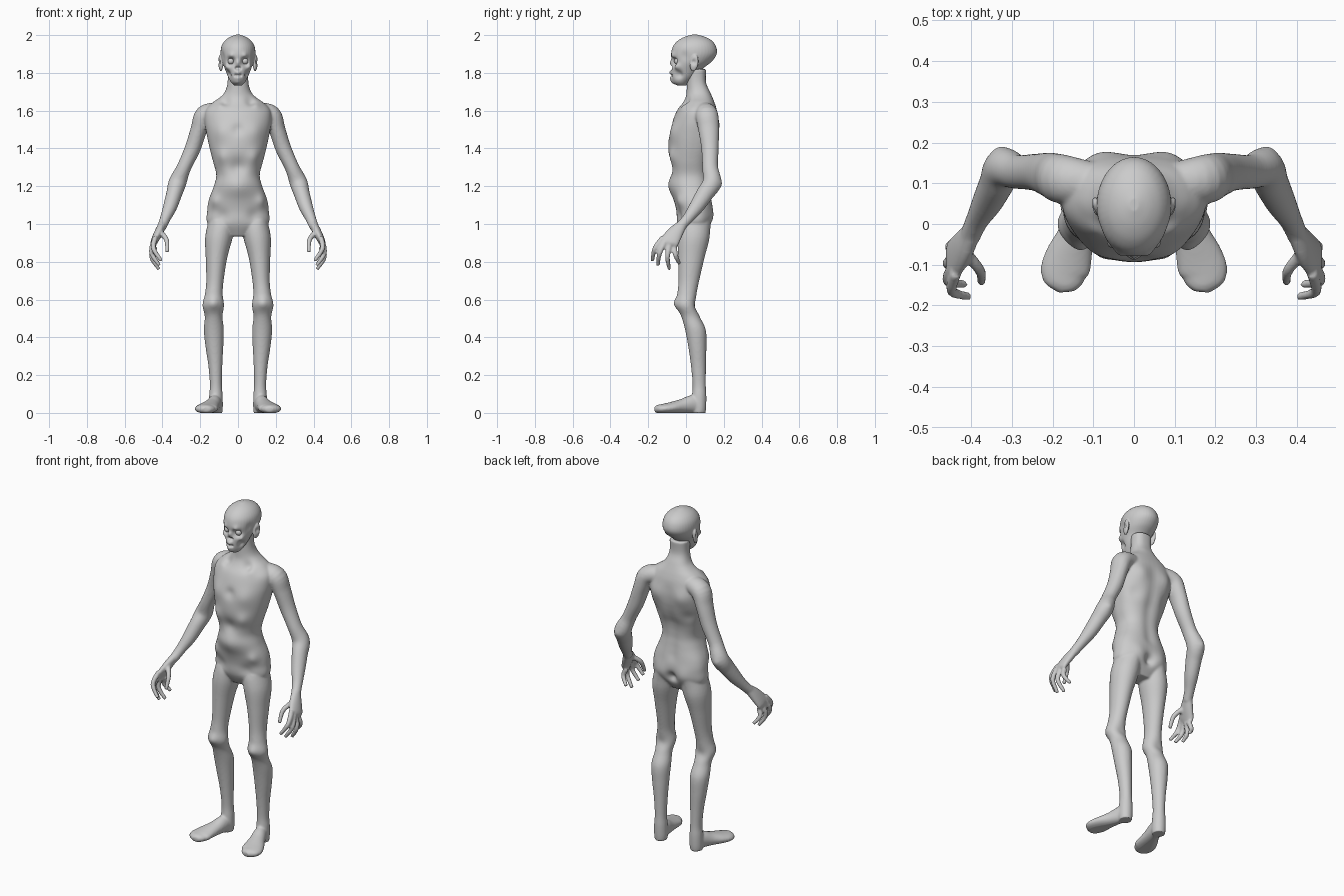
import bpy, bmesh, math
from mathutils import Vector, Matrix

Y, Z = Vector((0, 1, 0)), Vector((0, 0, 1))


def spline(pts, steps=5):
    """Catmull-Rom through rows of x, y, z, radius a, radius b."""
    out = []
    for i in range(len(pts) - 1):
        a, b, c, d = (pts[max(0, min(len(pts) - 1, i + k))] for k in (-1, 0, 1, 2))
        for s in range(steps):
            t = s / steps
            out.append([0.5 * (2 * q + (r - p) * t + (2 * p - 5 * q + 4 * r - w) * t * t
                               + (3 * q - p - 3 * r + w) * t ** 3)
                        for p, q, r, w in zip(a, b, c, d)])
    return out + [list(pts[-1])]


def tube(bm, pts, ref=Y, flat=False, square_back=1.0, sides=(1,), n=28):
    """Closed loft along a path; flat keeps the rings horizontal."""
    rows = spline(pts)
    for side in sides:
        rings = []
        for i, (x, y, z, ra, rb) in enumerate(rows):
            t = Vector(rows[min(i + 1, len(rows) - 1)][:3]) - Vector(rows[max(i - 1, 0)][:3])
            t = Z.copy() if flat else t.normalized()
            u = ref.cross(t).normalized()
            v = t.cross(u)
            ring = []
            for k in range(n):
                a = 2 * math.pi * k / n
                c, s = math.cos(a), math.sin(a)
                p = square_back if s > 0 else 1
                c = math.copysign(abs(c) ** p, c)
                s = math.copysign(abs(s) ** p, s)
                co = Vector((x, y, z)) + u * c * ra + v * s * rb
                ring.append(bm.verts.new((co.x * side, co.y, co.z)))
            rings.append(ring)
        for r0, r1 in zip(rings, rings[1:]):
            for k in range(n):
                bm.faces.new((r0[k], r0[(k + 1) % n], r1[(k + 1) % n], r1[k]))
        bm.faces.new(rings[0][::-1])
        bm.faces.new(rings[-1])


def fuse(name, bm, voxel, smooth):
    """Merge overlapping parts into one smooth skin."""
    bmesh.ops.recalc_face_normals(bm, faces=bm.faces)
    me = bpy.data.meshes.new(name)
    bm.to_mesh(me)
    bm.free()
    ob = bpy.data.objects.new(name, me)
    bpy.context.collection.objects.link(ob)
    m = ob.modifiers.new("fuse", 'REMESH')
    m.mode, m.voxel_size = 'VOXEL', voxel
    m = ob.modifiers.new("soften", 'SMOOTH')
    m.factor, m.iterations = 0.5, smooth
    new = bpy.data.meshes.new_from_object(ob.evaluated_get(bpy.context.evaluated_depsgraph_get()))
    ob.modifiers.clear()
    ob.data = new
    return ob


def sculpt(ob, strokes):
    """Push the skin: centre, radius, offset; mirrored when x > 0."""
    full = []
    for c, r, d in strokes:
        for s in ((1, -1) if c[0] else (1,)):
            full.append((Vector((c[0] * s, c[1], c[2])), r, Vector((d[0] * s, d[1], d[2]))))
    for v in ob.data.vertices:
        co = v.co.copy()
        for c, r, d in full:
            q = (co - c).length_squared / (r * r)
            if q < 6:
                v.co += d * math.exp(-q)
        v.co.z = max(v.co.z, 0)
    ob.data.shade_smooth()


BOTH = (1, -1)
bm = bmesh.new()

# Torso and neck
torso = [(.935, .04, .08, .05), (1.0, .042, .160, .086), (1.07, .044, .163, .095),
         (1.13, .036, .154, .10), (1.20, .020, .128, .106), (1.26, .018, .115, .102),
         (1.33, .020, .132, .108), (1.40, .030, .150, .124), (1.47, .040, .165, .129),
         (1.54, .050, .176, .122), (1.60, .058, .172, .106), (1.64, .067, .138, .085),
         (1.67, .069, .096, .071), (1.70, .065, .069, .062), (1.75, .055, .055, .051),
         (1.82, .055, .055, .052)]
tube(bm, [(0, y, z, a, b) for z, y, a, b in torso], flat=True, square_back=.8, n=48)

# Arms
tube(bm, [(.10, .10, 1.60, .045, .05), (.175, .11, 1.577, .052, .06),
          (.207, .12, 1.50, .044, .055), (.24, .127, 1.40, .042, .046),
          (.286, .128, 1.30, .038, .042), (.320, .137, 1.22, .047, .049),
          (.338, .10, 1.16, .042, .046), (.36, .055, 1.09, .037, .039),
          (.385, .01, 1.03, .028, .029), (.403, -.03, .985, .025, .027)], sides=BOTH)

# Palms
tube(bm, [(.398, -.018, 1.0, .022, .026), (.42, -.055, .955, .023, .042),
          (.442, -.085, .91, .019, .05), (.447, -.093, .893, .014, .046)], sides=BOTH)

# Fingers and thumb: base, knuckle, tip
for pts in (((.438, -.12, .93), (.447, -.165, .87), (.405, -.178, .805)),
            ((.446, -.108, .91), (.457, -.14, .845), (.415, -.148, .78)),
            ((.446, -.088, .89), (.457, -.098, .825), (.418, -.088, .76)),
            ((.438, -.062, .88), (.452, -.055, .835), (.42, -.035, .79)),
            ((.41, -.075, .955), (.378, -.115, .915), (.375, -.145, .85))):
    tube(bm, [p + (r, r) for p, r in zip(pts, (.015, .0135, .010))], sides=BOTH, n=14)

# Legs
tube(bm, [(.085, .045, 1.02, .07, .08), (.101, .04, .93, .073, .085),
          (.114, .028, .82, .057, .070), (.122, .015, .70, .046, .055),
          (.128, .005, .63, .047, .051), (.131, .0, .57, .057, .052),
          (.129, .024, .51, .047, .049), (.128, .05, .44, .053, .055),
          (.125, .06, .35, .047, .048), (.12, .066, .25, .037, .040),
          (.117, .07, .15, .032, .035), (.117, .07, .09, .036, .038),
          (.117, .068, .03, .037, .039), (.117, .068, -.004, .033, .035)],
     flat=True, sides=BOTH)

# Feet
tube(bm, [(.113, .085, .03, .033, .03), (.122, .04, .046, .036, .048),
          (.14, -.02, .036, .044, .038), (.160, -.08, .027, .058, .03),
          (.170, -.12, .022, .060, .026), (.168, -.15, .02, .043, .022),
          (.167, -.167, .019, .02, .014)], ref=Z, sides=BOTH)

body = fuse("body", bm, .006, 6)
strokes = [
    ((0, -.09, 1.30), .045, (0, .020, 0)),           # hollow below the ribs
    ((.085, -.07, 1.355), .04, (.002, -.012, 0)),    # rib arch
    ((.09, -.06, 1.49), .05, (0, -.010, 0)),         # chest muscle
    ((0, -.08, 1.50), .03, (0, .010, 0)),            # breastbone groove
    ((.07, -.01, 1.655), .028, (0, .012, -.010)),    # collar hollow
    ((.09, .0, 1.62), .025, (0, -.008, .004)),       # collarbone
    ((0, -.085, 1.19), .06, (0, -.008, 0)),          # belly
    ((.125, -.03, 1.12), .035, (.004, -.012, 0)),    # hip bone
    ((.085, -.05, 1.04), .035, (0, .012, 0)),        # groin
    ((.09, .165, 1.52), .05, (0, .012, 0)),          # shoulder blade
    ((.11, .14, 1.40), .04, (0, -.010, 0)),
    ((.075, .13, 1.04), .05, (0, .012, 0)),          # buttock
    ((0, .13, 1.02), .028, (0, -.025, 0)),
    ((.131, -.05, .58), .03, (0, -.012, 0)),         # kneecap
    ((.131, .05, .56), .03, (0, -.006, 0)),
    ((.33, .185, 1.21), .025, (0, .006, 0)),         # elbow point
]
strokes += [((0, .14, z / 100), .035, (0, -.007, 0)) for z in range(115, 160, 5)]  # spine
sculpt(body, strokes)

# Head
bm = bmesh.new()
head = [(1.732, -.022, .018, .022), (1.75, -.026, .037, .043), (1.78, -.013, .054, .066),
        (1.82, .004, .069, .083), (1.86, .03, .084, .106), (1.90, .042, .092, .121),
        (1.94, .045, .088, .114), (1.97, .047, .07, .091), (1.99, .047, .043, .056),
        (2.002, .047, .012, .016)]
tube(bm, [(0, y, z, a, b) for z, y, a, b in head], flat=True, n=40)
for s in BOTH:  # ears
    mat = (Matrix.Translation((.092 * s, .043, 1.853)) @ Matrix.Rotation(-.25 * s, 4, 'Z')
           @ Matrix.Rotation(-.15, 4, 'X') @ Matrix.Diagonal((.012, .023, .045, 1)))
    bmesh.ops.create_uvsphere(bm, u_segments=20, v_segments=14, radius=1, matrix=mat)
skull = fuse("head", bm, .0035, 5)
sculpt(skull, [
    ((.037, -.066, 1.862), .019, (0, .030, 0)),        # eye socket
    ((.036, -.066, 1.893), .016, (0, -.009, -.002)),   # brow
    ((0, -.076, 1.855), .014, (0, -.010, 0)),          # nose bridge
    ((.008, -.08, 1.825), .009, (0, .016, 0)),         # nose cavity
    ((.058, -.045, 1.832), .017, (.006, -.010, 0)),    # cheekbone
    ((.052, -.04, 1.793), .022, (-.012, .010, 0)),     # cheek hollow
    ((.088, -.01, 1.89), .025, (-.006, 0, 0)),         # temple
    ((0, -.078, 1.800), .016, (0, -.009, 0)),          # lips
    ((0, -.075, 1.773), .014, (0, -.008, 0)),
    ((0, -.085, 1.786), .008, (0, .012, 0)),           # mouth slit
    ((.013, -.08, 1.786), .009, (0, .012, 0)),
    ((0, -.065, 1.752), .016, (0, -.008, 0)),          # chin
    ((.105, .04, 1.858), .014, (-.010, 0, 0)),         # ear bowl
])

# Eyes
for s, side in ((1, "left"), (-1, "right")):
    bpy.ops.mesh.primitive_uv_sphere_add(segments=24, ring_count=16, radius=.017,
                                         location=(.037 * s, -.046, 1.862))
    eye = bpy.context.object
    eye.name = side + "_eye"
    eye.data.shade_smooth()
